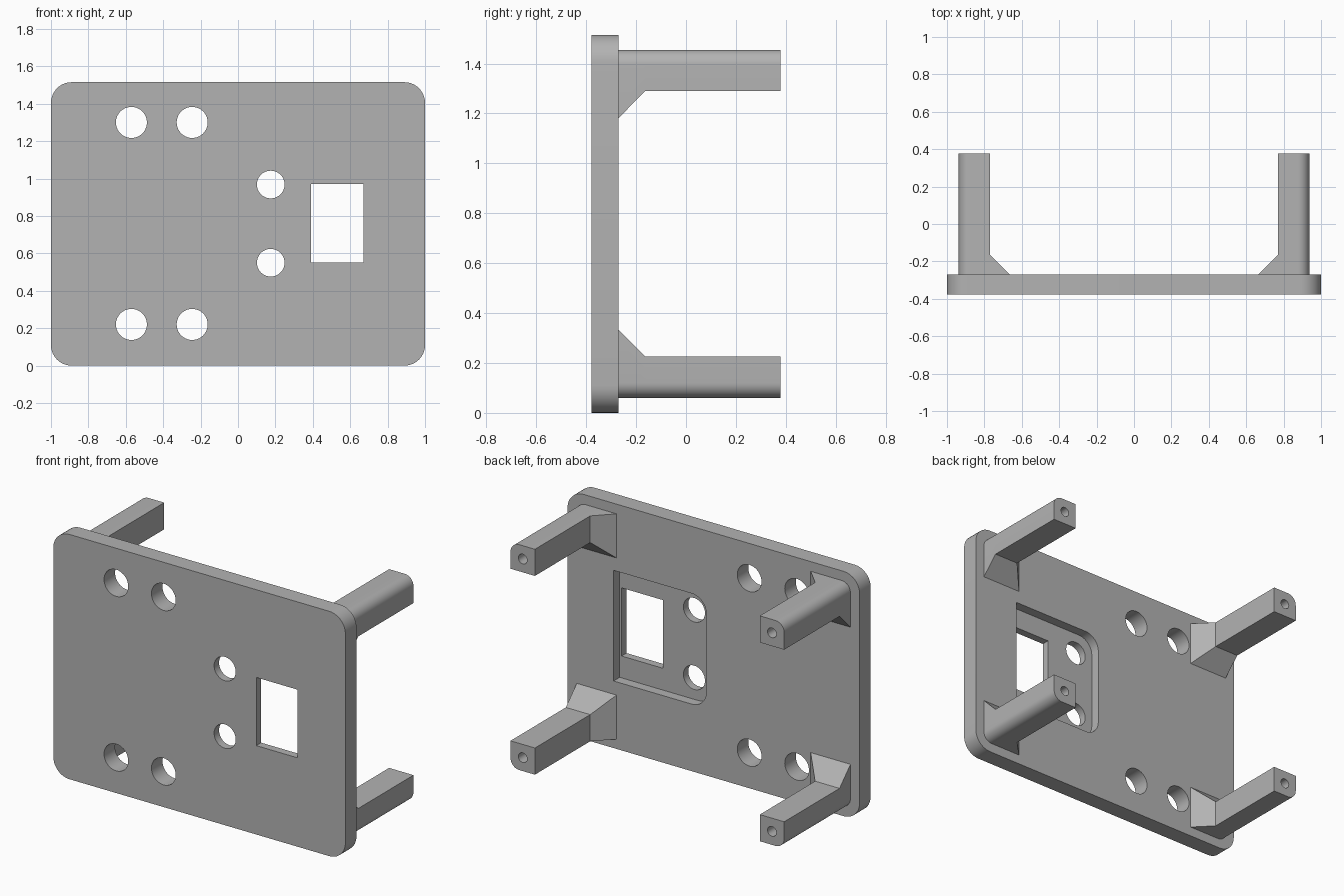
import bpy, bmesh, math

if "Cube" in bpy.data.objects:
    bpy.data.objects.remove(bpy.data.objects["Cube"])

grey = bpy.data.materials.new("plain grey")
grey.use_nodes = True
colour = (0.45, 0.45, 0.45, 1)
grey.diffuse_color = colour
grey.node_tree.nodes["Principled BSDF"].inputs["Base Color"].default_value = colour

FRONT, BACK, TIP = -0.378, -0.27, 0.378
HEIGHT = 1.515
MID_Z = HEIGHT / 2


def rounded_rect(x0, x1, z0, z1, radii, steps=10):
    """Outline with radii for corners (x1,z1), (x0,z1), (x0,z0), (x1,z0)."""
    corners = [(x1, z1, -1, -1), (x0, z1, 1, -1), (x0, z0, 1, 1), (x1, z0, -1, 1)]
    pts = []
    for i, (x, z, sx, sz) in enumerate(corners):
        r = radii[i]
        if r == 0:
            pts.append((x, z))
            continue
        for k in range(steps + 1):
            a = math.pi / 2 * (i + k / steps)
            pts.append((x + sx * r + r * math.cos(a), z + sz * r + r * math.sin(a)))
    return pts


def circle(x, z, r, n=40):
    return [(x + r * math.cos(math.tau * k / n), z + r * math.sin(math.tau * k / n))
            for k in range(n)]


def loft(name, sections, flip_x=1, flip_z=1):
    """Join (y, outline) sections into a solid, optionally mirrored about the plate centre."""
    bm = bmesh.new()
    rings = [[bm.verts.new((x * flip_x, y, MID_Z + (z - MID_Z) * flip_z)) for x, z in pts]
             for y, pts in sections]
    for a, b in zip(rings, rings[1:]):
        for i in range(len(a)):
            j = (i + 1) % len(a)
            bm.faces.new((a[i], a[j], b[j], b[i]))
    bm.faces.new(rings[0])
    bm.faces.new(rings[-1])
    bmesh.ops.recalc_face_normals(bm, faces=bm.faces)
    mesh = bpy.data.meshes.new(name)
    bm.to_mesh(mesh)
    bm.free()
    mesh.materials.append(grey)
    obj = bpy.data.objects.new(name, mesh)
    bpy.context.collection.objects.link(obj)
    return obj


def activate(obj):
    bpy.ops.object.select_all(action='DESELECT')
    obj.select_set(True)
    bpy.context.view_layer.objects.active = obj


def cut(obj, cutters):
    for cutter in cutters:
        cutter.hide_render = True
        mod = obj.modifiers.new("cut", 'BOOLEAN')
        mod.operation = 'DIFFERENCE'
        mod.solver = 'EXACT'
        mod.object = cutter
        activate(obj)
        bpy.ops.object.modifier_apply(modifier=mod.name)
        bpy.data.objects.remove(cutter)


def smooth(obj):
    activate(obj)
    bpy.ops.object.shade_smooth_by_angle(angle=math.radians(30))


# Face plate with rounded corners
outline = rounded_rect(-1, 1, 0, HEIGHT, [0.11] * 4)
plate = loft("face_plate", [(FRONT, outline), (BACK, outline)])

# Recess in the back, then the window and round holes through the plate
recess = rounded_rect(0.05, 0.685, 0.415, 1.1, [0, 0.1, 0.1, 0])
window = rounded_rect(0.39, 0.672, 0.55, 0.972, [0] * 4)
cutters = [loft("recess_cutter", [(BACK - 0.06, recess), (0, recess)])]
through = [window]
through += [circle(x, z, 0.083) for x in (-0.57, -0.245) for z in (0.22, 1.3)]
through += [circle(0.175, z, 0.074) for z in (0.55, 0.968)]
cutters += [loft("hole_cutter", [(-0.6, pts), (0, pts)]) for pts in through]
cut(plate, cutters)
smooth(plate)

# Four standoff posts, flared on their inner sides, with a screw hole in each tip
post_section = rounded_rect(0.77, 0.937, 1.29, 1.455, [0.06, 0, 0, 0])
flare_section = rounded_rect(0.665, 0.937, 1.182, 1.455, [0.06, 0, 0, 0])
screw = circle(0.853, 1.372, 0.03, 24)
for side, fx in (("left", 1), ("right", -1)):
    for level, fz in (("upper", 1), ("lower", -1)):
        post = loft(f"{level}_{side}_post",
                    [(BACK - 0.02, flare_section), (BACK, flare_section),
                     (BACK + 0.107, post_section), (TIP, post_section)], fx, fz)
        cut(post, [loft("screw_cutter", [(0.08, screw), (0.5, screw)], fx, fz)])
        smooth(post)
